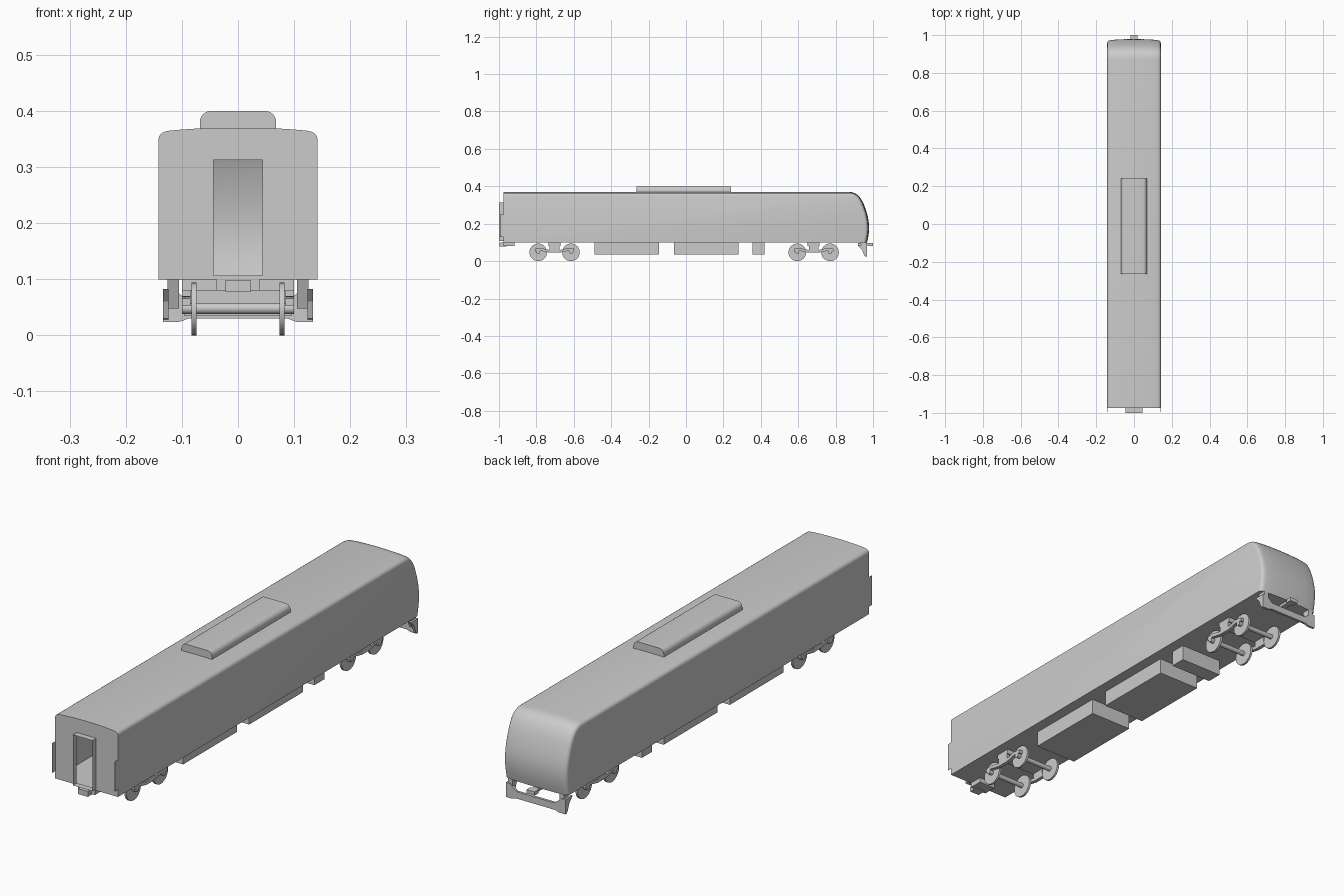
import bpy, bmesh, math
from mathutils import Vector
from mathutils.geometry import interpolate_bezier

if "Cube" in bpy.data.objects:
    bpy.data.objects.remove(bpy.data.objects["Cube"])


def finish(name, bm, smooth=None):
    bmesh.ops.remove_doubles(bm, verts=bm.verts, dist=1e-5)
    bmesh.ops.recalc_face_normals(bm, faces=bm.faces)
    me = bpy.data.meshes.new(name)
    bm.to_mesh(me)
    bm.free()
    ob = bpy.data.objects.new(name, me)
    bpy.context.collection.objects.link(ob)
    if smooth:
        bpy.ops.object.select_all(action='DESELECT')
        ob.select_set(True)
        bpy.context.view_layer.objects.active = ob
        bpy.ops.object.shade_smooth_by_angle(angle=math.radians(smooth))
    return ob


def face(bm, pts):
    return bm.faces.new([bm.verts.new(p) for p in pts])


def prism(name, profile, axis, a, b, smooth=None):
    """Extrude a 2D profile along x (profile is y,z) or y (profile is x,z)."""
    def put(p, t):
        return (t, p[0], p[1]) if axis == 'x' else (p[0], t, p[1])
    bm = bmesh.new()
    n = len(profile)
    face(bm, [put(p, a) for p in profile])
    face(bm, [put(p, b) for p in profile])
    for i in range(n):
        p, q = profile[i], profile[(i + 1) % n]
        face(bm, [put(p, a), put(q, a), put(q, b), put(p, b)])
    return finish(name, bm, smooth)


def box(name, x0, x1, y0, y1, z0, z1):
    return prism(name, [(x0, z0), (x1, z0), (x1, z1), (x0, z1)], 'y', y0, y1)


def disc(name, x0, x1, y, z, r, n):
    ring = [(y + r * math.cos(2 * math.pi * i / n), z + r * math.sin(2 * math.pi * i / n))
            for i in range(n)]
    return prism(name, ring, 'x', x0, x1, 40)


# Body shell: roof and nose side profile, offset inwards towards the sides
V = lambda y, z: Vector((0, y, z))
nose = interpolate_bezier(V(.87, .37), V(.925, .37), V(.945, .325), V(.963, .27), 10)
nose += interpolate_bezier(V(.963, .27), V(.98, .215), V(.986, .17), V(.968, .10), 10)[1:]
path = [V(-.975, .37)] + nose
half = [(0, 0), (.044, .0005), (.085, .002), (.122, .005), (.131, .007),
        (.137, .0105), (.1405, .015), (.142, .021)]
stations = [(-x, d) for x, d in reversed(half[1:])] + half


def section(x, d):
    out = []
    for i, p in enumerate(path):
        t = path[min(i + 1, len(path) - 1)] - path[max(i - 1, 0)]
        if i <= 1:
            t = V(1, 0)
        n = V(-t.z, t.y).normalized()
        q = p - n * d
        if i == len(path) - 1:
            q.z = .10
        out.append(Vector((x, q.y, q.z)))
    return out


bm = bmesh.new()
secs = [section(x, d) for x, d in stations]
for a, b in zip(secs, secs[1:]):
    for i in range(len(path) - 1):
        face(bm, [a[i], a[i + 1], b[i + 1], b[i]])
FY, W, DW, D0, D1 = -.975, .142, .044, .107, .313
for s in (secs[0], secs[-1]):
    face(bm, s + [(s[0].x, FY, .10)])
face(bm, [s[-1] for s in secs] + [(W, FY, .10), (-W, FY, .10)])
# end wall around the open doorway
tops = [s[0] for s in secs]
for sg in (-1, 1):
    side = sorted([p for p in tops if p.x * sg >= DW - 1e-4], key=lambda p: -p.x * sg)
    face(bm, side + [(sg * DW, FY, .10), (sg * W, FY, .10)])
mid = [p for p in tops if abs(p.x) <= DW + 1e-4]
face(bm, mid + [(DW, FY, D1), (-DW, FY, D1)])
face(bm, [(-DW, FY, .10), (DW, FY, .10), (DW, FY, D0), (-DW, FY, D0)])
finish("car_body", bm, 30)

# Open gangway frame at the doorway
bm = bmesh.new()
rim = [(-DW, D0), (DW, D0), (DW, D1), (-DW, D1)]
for i in range(4):
    (x0, z0), (x1, z1) = rim[i], rim[(i + 1) % 4]
    face(bm, [(x0, FY, z0), (x1, FY, z1), (x1, -1, z1), (x0, -1, z0)])
finish("gangway_frame", bm)

# Thin corner plates beside the end wall
for sg in (-1, 1):
    box("corner_plate", sg * .1405, sg * .142, -.995, FY, .13, .25)

# Rooftop unit with rounded shoulders
prof = [(-.068, .36), (.068, .36)]
for sg in (1, -1):
    arc = [(sg * (.048 + .02 * math.cos(math.radians(t))),
            .38 + .02 * math.sin(math.radians(t))) for t in range(0, 91, 15)]
    prof += arc if sg > 0 else arc[::-1]
prism("roof_unit", prof, 'y', -.265, .24, 30)

# Underfloor equipment boxes
for y0, y1 in ((-.49, -.145), (-.065, .28), (.355, .42)):
    box("underfloor_box", -.096, .096, y0, y1, .035, .101)

# Bogies
for yc, dy in ((-.7025, .0875), (.6825, .0875)):
    for s in (-1, 1):
        y = yc + s * dy
        disc("axle", -.1, .1, y, .048, .010, 16)
        for sg in (-1, 1):
            disc("wheel", sg * .074, sg * .083, y, .047, .047, 32)
    for sg in (-1, 1):
        top = [(-.105, .066), (-.07, .07), (-.045, .063), (-.025, .059)]
        bot = [(-.105, .052), (-.072, .055), (-.045, .049), (-.025, .045)]
        top += [(-y, z) for y, z in reversed(top)]
        bot += [(-y, z) for y, z in reversed(bot)]
        prism("bogie_side_frame", [(yc + y, z) for y, z in top + bot[::-1]],
              'x', sg * .085, sg * .1, 35)
        box("bogie_spring", sg * .085, sg * .1, yc - .026, yc + .026, .058, .085)
    box("bogie_bolster", -.1, .1, yc - .032, yc + .032, .08, .101)

# Couplers
box("front_coupler_mount", -.038, .038, -.975, -.918, .08, .101)
box("front_coupler_head", -.022, .022, -.998, -.96, .077, .099)
box("rear_coupler_shank", -.012, .012, .92, .985, .084, .096)
box("rear_coupler_head", -.018, .018, .975, 1.0, .082, .097)

# Pilot plate under the nose, with swept side plates and brackets
hp = [(.134, .083), (.115, .083), (.085, .058)]
hb = [(.088, .030), (.105, .024), (.134, .024)]
plate = hp + [(-x, z) for x, z in reversed(hp)] + [(-x, z) for x, z in reversed(hb)] + hb
prism("pilot_plate", plate, 'y', .958, .968)
for sg in (-1, 1):
    prism("pilot_side", [(.92, .083), (.968, .083), (.968, .026), (.953, .03), (.942, .06)],
          'x', sg * .124, sg * .134)
    prism("pilot_bracket", [(.93, .101), (.965, .101), (.965, .048), (.952, .048)],
          'x', sg * .105, sg * .126)
